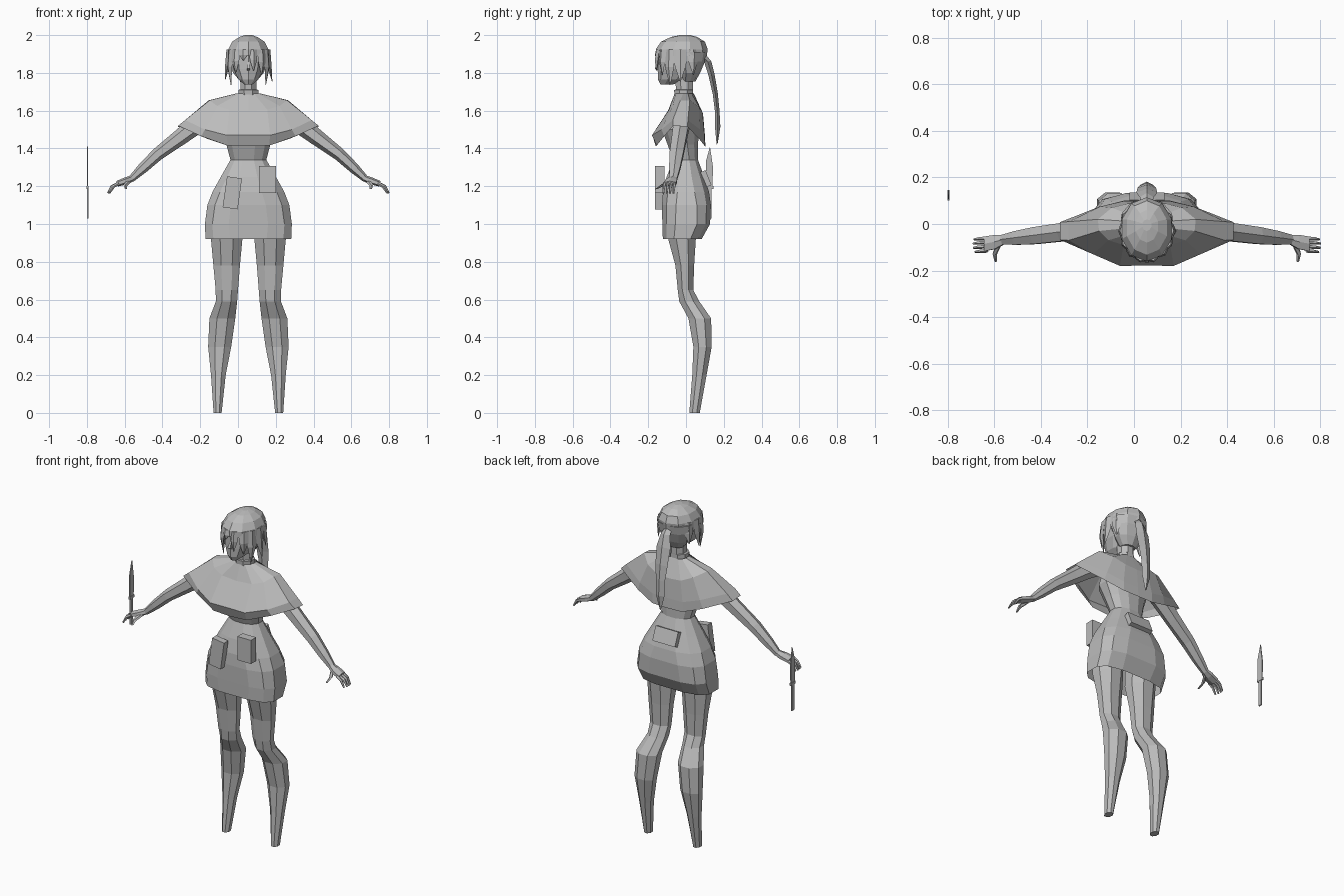
import bpy, bmesh, math
from mathutils import Vector

CX = 0.055  # body centre line
grey = bpy.data.materials.new("grey")
grey.diffuse_color = (0.5, 0.5, 0.5, 1)


def finish(name, bm, mirror=False, x=CX):
    bmesh.ops.recalc_face_normals(bm, faces=bm.faces)
    me = bpy.data.meshes.new(name)
    bm.to_mesh(me)
    bm.free()
    me.materials.append(grey)
    ob = bpy.data.objects.new(name, me)
    bpy.context.collection.objects.link(ob)
    ob.location.x = x
    if mirror:
        ob.modifiers.new("mirror", 'MIRROR')
    return ob


def skin(bm, rings, closed=True, caps=True):
    """Bridge rings that have equal point counts."""
    vs = [[bm.verts.new(p) for p in r] for r in rings]
    n = len(vs[0])
    for a, b in zip(vs, vs[1:]):
        for i in range(n if closed else n - 1):
            j = (i + 1) % n
            bm.faces.new((a[i], a[j], b[j], b[i]))
    if caps:
        bm.faces.new(vs[0])
        bm.faces.new(vs[-1])


def oval(z, rx, y0, y1, cx=0, n=12, p=1.0):
    """Horizontal ring; p below 1 makes it boxier."""
    out = []
    for i in range(n):
        a = 2 * math.pi * (i + 0.5) / n
        c, s = math.cos(a), math.sin(a)
        out.append((cx + rx * math.copysign(abs(c) ** p, c),
                    (y0 + y1) / 2 + (y1 - y0) / 2 * math.copysign(abs(s) ** p, s), z))
    return out


def tube(bm, path, n=6):
    """Limb along (x, y, z, half thickness, half depth in y) points."""
    pts = [Vector(p[:3]) for p in path]
    rings = []
    for i, p in enumerate(path):
        d = pts[min(i + 1, len(pts) - 1)] - pts[max(i - 1, 0)]
        up = Vector((-d.z, 0, d.x))
        up = up.normalized() if up.length > 1e-5 else Vector((1, 0, 0))
        rings.append([pts[i] + up * p[3] * math.sin(2 * math.pi * (k + .5) / n)
                      + Vector((0, p[4] * math.cos(2 * math.pi * (k + .5) / n), 0)) for k in range(n)])
    skin(bm, rings)


def box(name, loc, size, rot=(0, 0, 0)):
    bm = bmesh.new()
    bmesh.ops.create_cube(bm, size=1)
    bmesh.ops.scale(bm, vec=size, verts=bm.verts)
    ob = finish(name, bm, x=0)
    ob.location = loc
    ob.rotation_euler = [math.radians(a) for a in rot]


# dress: flared skirt, waist and bodice
bm = bmesh.new()
skin(bm, [oval(z, rx, a, b, p=p) for z, rx, a, b, p in [
    (0.92, .232, -.125, .085, .65), (1.0, .235, -.128, .13, .6), (1.1, .222, -.13, .135, .65),
    (1.17, .195, -.125, .125, .75), (1.25, .15, -.105, .10, .85), (1.34, .098, -.07, .065, .9),
    (1.42, .12, -.10, .065, .9), (1.5, .15, -.13, .075, .9), (1.62, .14, -.07, .06, .9)]], caps=False)
finish("dress", bm)

# cape: half outlines from the front round to the back, mirrored
collar = [(0, -.06, 1.69), (.03, -.055, 1.69), (.05, -.035, 1.69), (.06, -.015, 1.692),
          (.06, .01, 1.692), (.05, .03, 1.69), (.03, .04, 1.69), (0, .042, 1.69)]
shoulder = [(0, -.095, 1.6), (.1, -.09, 1.605), (.165, -.07, 1.625), (.205, -.03, 1.655),
            (.21, .02, 1.655), (.15, .07, 1.62), (.08, .088, 1.59), (0, .09, 1.585)]
chest = [(0, -.178, 1.47), (.115, -.18, 1.47), (.23, -.13, 1.5), (.335, -.07, 1.55),
         (.335, .01, 1.55), (.2, .075, 1.5), (.1, .098, 1.47), (0, .1, 1.47)]
hem = [(0, -.16, 1.412), (.11, -.155, 1.415), (.25, -.115, 1.465), (.372, -.068, 1.52),
       (.372, .008, 1.515), (.215, .07, 1.45), (.1, .1, 1.412), (0, .103, 1.41)]
bm = bmesh.new()
skin(bm, [collar, shoulder, chest, hem], closed=False, caps=False)
finish("cape", bm, True)

# neck with collar band
bm = bmesh.new()
skin(bm, [oval(z, r, -.012 - f, .04, n=8) for z, r, f in
          [(1.64, .055, .05), (1.71, .058, .055), (1.712, .046, .045), (1.80, .045, .05)]])
finish("neck", bm)

# arms
bm = bmesh.new()
tube(bm, [(.14, -.005, 1.6, .05, .05), (.25, -.02, 1.545, .052, .05), (.36, -.035, 1.46, .043, .045),
          (.48, -.05, 1.37, .034, .042), (.56, -.06, 1.295, .028, .034), (.62, -.067, 1.238, .018, .023)])
finish("arm", bm, True)

# hands: palm, four fingers and thumb
bm = bmesh.new()
tube(bm, [(.612, -.067, 1.243, .017, .022), (.65, -.077, 1.228, .019, .035), (.695, -.085, 1.213, .015, .036)])
for k in range(4):
    y = -.06 - .018 * k
    e = (0, .008, .006, -.008)[k]
    tube(bm, [(.685, y, 1.216, .010, .009), (.718 + e / 2, y - .003, 1.199, .009, .008),
              (.74 + e / 2, y - .006, 1.163, .005, .005)], 5)
tube(bm, [(.632, -.085, 1.228, .012, .014), (.652, -.125, 1.205, .011, .012), (.648, -.158, 1.185, .006, .006)], 5)
finish("hand", bm, True)

# legs
bm = bmesh.new()
skin(bm, [oval(z, r, a, b, cx, 8) for z, cx, r, a, b in [
    (1.02, .115, .088, -.1, .07), (.92, .115, .09, -.1, .058), (.78, .115, .076, -.06, .047),
    (.65, .114, .064, -.047, .042), (.59, .116, .061, -.04, .075), (.5, .138, .074, .008, .138),
    (.35, .152, .066, .035, .14), (.2, .159, .042, .03, .112), (0, .163, .023, .015, .075)]])
finish("leg", bm, True)

# head and face, with a small nose
bm = bmesh.new()
skin(bm, [oval(z, r, a, b, n=10) for z, r, a, b in [
    (1.738, .022, -.135, -.07), (1.765, .055, -.148, .0), (1.82, .083, -.15, .05),
    (1.88, .092, -.15, .08), (1.93, .09, -.14, .08)]])
tube(bm, [(0, -.145, 1.86, .006, .004), (0, -.157, 1.822, .012, .012), (0, -.145, 1.812, .008, .004)], 4)
finish("head", bm)

# hair cap and nape
bm = bmesh.new()
skin(bm, [oval(z, r, a, b, n=10) for z, r, a, b in [
    (1.89, .114, -.16, .11), (1.925, .112, -.16, .115), (1.965, .09, -.132, .1),
    (1.99, .05, -.08, .06), (2.0, .02, -.03, .02)]])
skin(bm, [oval(z, r, a, b, n=10) for z, r, a, b in [
    (1.755, .045, -.03, .05), (1.80, .085, -.04, .075), (1.86, .108, -.06, .1), (1.91, .113, -.08, .112)]])
finish("hair", bm)


def lock(bm, ang, width, tip, spread):
    """Pointed strand hanging from the hair cap; ang 0 faces the front."""
    a = math.radians(ang)
    out, side = Vector((math.sin(a), -math.cos(a), 0)), Vector((math.cos(a), math.sin(a), 0))
    base = Vector((out.x * .104, -.025 + out.y * .125, 0))
    rings = []
    for t, w, o in ((0, 1, 0), (.5, .9, .008), (1, .08, spread)):
        c = base + out * o + Vector((0, 0, 1.925 + (tip - 1.925) * t))
        rings.append([c - side * w * width, c + out * .012 * w,
                      c + side * w * width, c - out * .016 * w])
    skin(bm, rings)


# fringe and side locks
bm = bmesh.new()
for ang, w, tip, spread in [(-38, .028, 1.80, .005), (-14, .026, 1.865, .01), (14, .022, 1.81, .012),
                            (40, .028, 1.79, .005), (-62, .03, 1.735, .0), (62, .03, 1.735, .0),
                            (-88, .034, 1.765, .018), (88, .034, 1.755, .022),
                            (-118, .03, 1.80, .015), (118, .03, 1.79, .012)]:
    lock(bm, ang, w, tip, spread)
finish("hair_locks", bm)

# ponytail
bm = bmesh.new()
skin(bm, [[(-w, y, z), (0, y - t, z - .004), (w, y, z), (0, y + t, z + .004)] for y, z, w, t in [
    (.09, 1.885, .022, .02), (.115, 1.86, .03, .018), (.135, 1.79, .045, .016), (.155, 1.69, .04, .013),
    (.165, 1.60, .03, .012), (.168, 1.51, .028, .014), (.165, 1.425, .004, .003)]])
finish("ponytail", bm)

# belt pouches
box("front_pouch", (-.03, -.143, 1.165), (.08, .04, .165), (0, 8, 0))
box("side_pouch", (.155, -.138, 1.235), (.09, .05, .142))
box("back_pouch", (CX, .105, 1.24), (.15, .03, .085), (22, 0, 0))

# knife: flat blade, guard and handle
bm = bmesh.new()
for prof, h in (([(.105, 1.2), (.14, 1.2), (.143, 1.3), (.127, 1.41), (.105, 1.33)], .003),
                ([(.1, 1.185), (.145, 1.185), (.145, 1.2), (.1, 1.2)], .005),
                ([(.112, 1.03), (.134, 1.03), (.134, 1.185), (.112, 1.185)], .004)):
    skin(bm, [[(s * h, y, z) for y, z in prof] for s in (-1, 1)])
finish("knife", bm, x=-.796)
